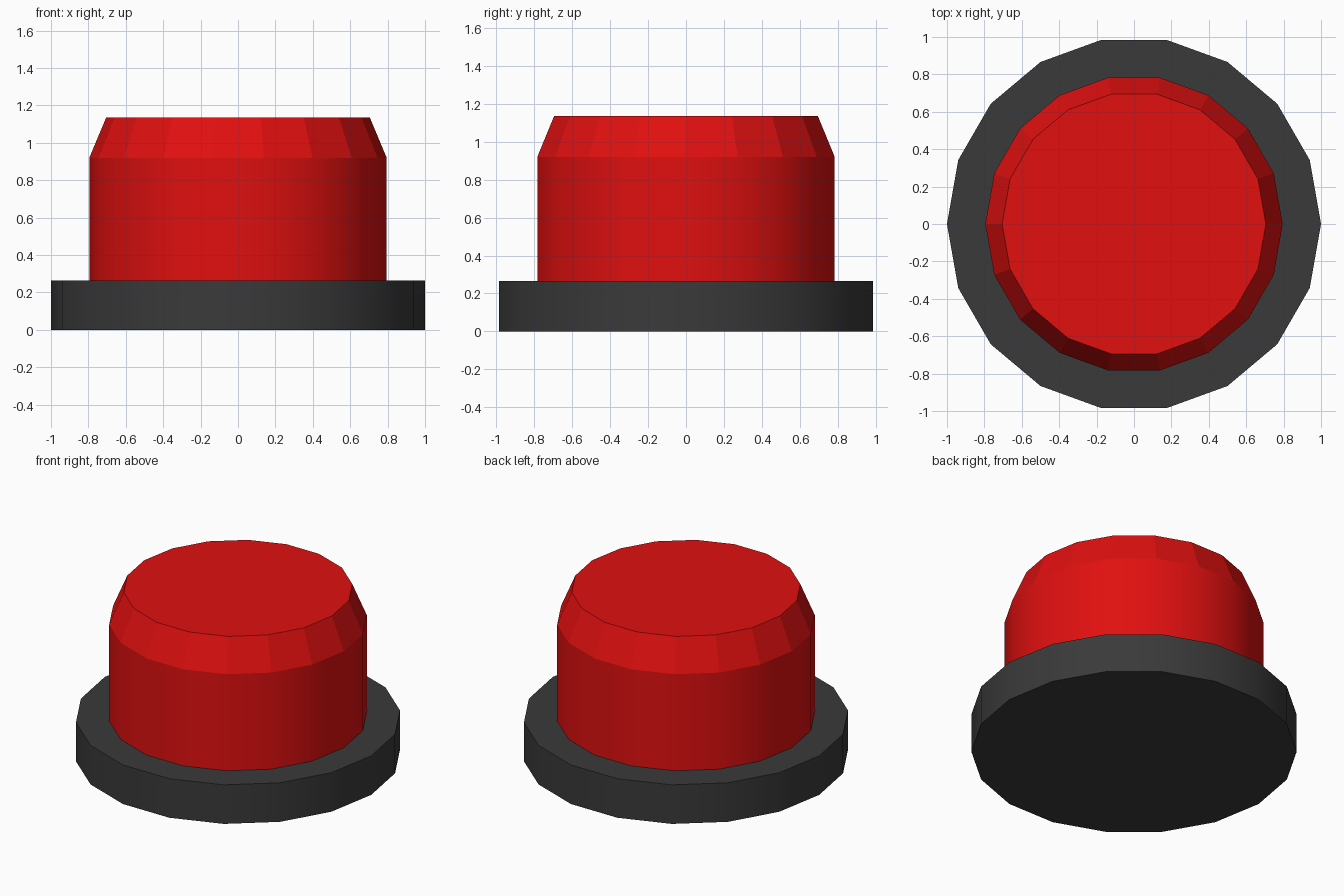
import bpy, bmesh
from math import cos, sin, tau

if "Cube" in bpy.data.objects:
    bpy.data.objects.remove(bpy.data.objects["Cube"])

SIDES = 18


def material(name, color):
    mat = bpy.data.materials.new(name)
    mat.diffuse_color = (*color, 1.0)
    mat.use_nodes = True
    mat.node_tree.nodes["Principled BSDF"].inputs["Base Color"].default_value = mat.diffuse_color
    return mat


def turned_part(name, profile, mat):
    """Closed 18-sided solid from (radius, z) rings, listed bottom to top."""
    bm = bmesh.new()
    rings = [[bm.verts.new((r * cos(tau * i / SIDES), r * sin(tau * i / SIDES), z))
              for i in range(SIDES)] for r, z in profile]
    for (low, high), (p, q) in zip(zip(rings, rings[1:]), zip(profile, profile[1:])):
        for i in range(SIDES):
            j = (i + 1) % SIDES
            face = bm.faces.new((low[i], low[j], high[j], high[i]))
            face.smooth = p[0] == q[0]  # round walls smooth, chamfer faceted
    bm.faces.new(rings[0][::-1])
    bm.faces.new(rings[-1])
    mesh = bpy.data.meshes.new(name)
    bm.to_mesh(mesh)
    bm.free()
    mesh.materials.append(mat)
    obj = bpy.data.objects.new(name, mesh)
    bpy.context.collection.objects.link(obj)
    return obj


# Dark mounting collar
turned_part("base_collar", [(1.0, 0.0), (1.0, 0.265)],
            material("dark_grey", (0.042, 0.042, 0.042)))

# Red push cap with chamfered rim, seated slightly into the collar
turned_part("push_button", [(0.795, 0.2), (0.795, 0.92), (0.705, 1.135)],
            material("red", (0.75, 0.005, 0.005)))
